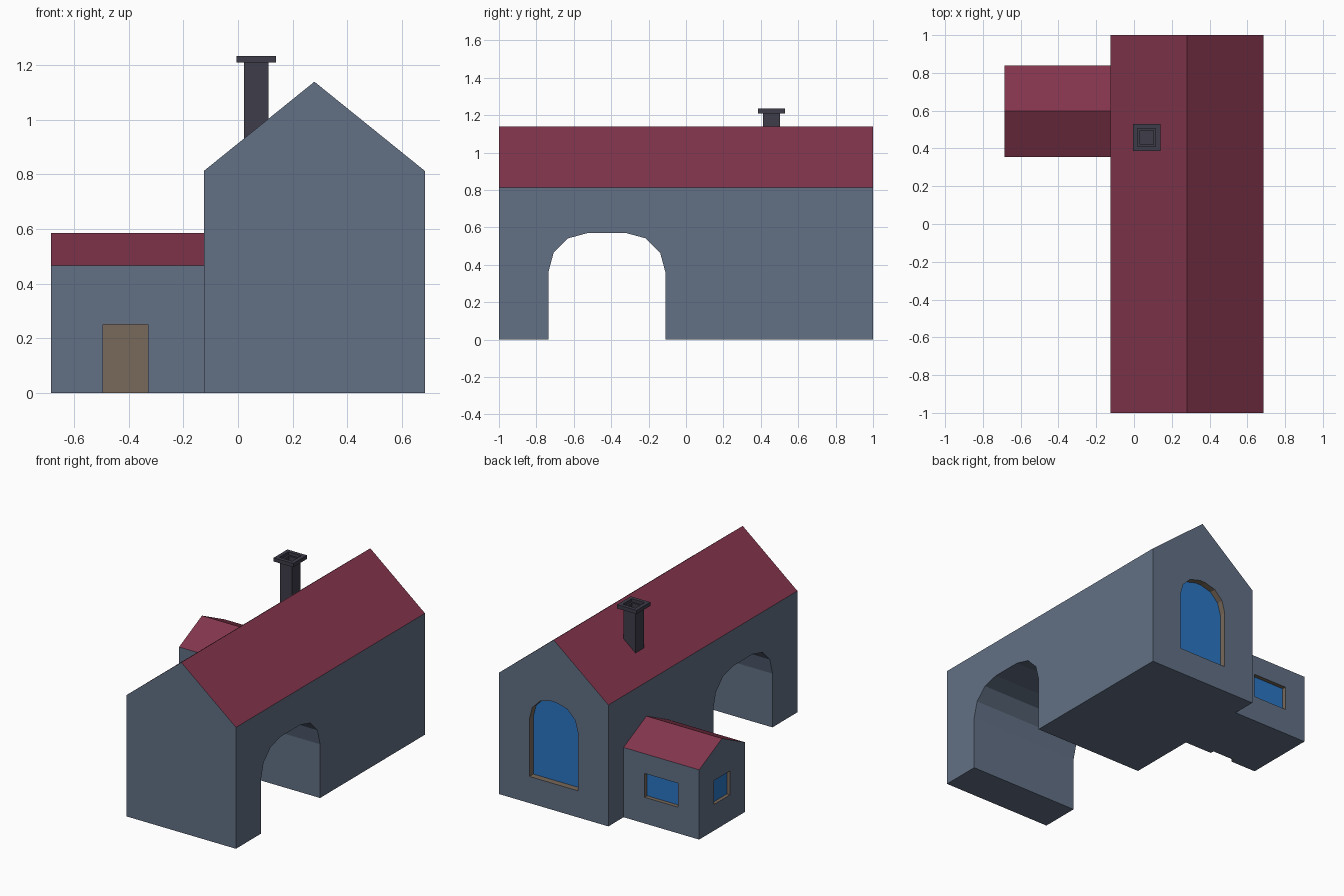
import bpy, bmesh, math
from mathutils import Vector

if "Cube" in bpy.data.objects:
    bpy.data.objects.remove(bpy.data.objects["Cube"])


def material(name, rgb):
    m = bpy.data.materials.new(name)
    lin = [((c / 255 + 0.055) / 1.055) ** 2.4 for c in rgb]
    m.diffuse_color = (*lin, 1)
    m.use_nodes = True
    m.node_tree.nodes["Principled BSDF"].inputs["Base Color"].default_value = m.diffuse_color
    return m


WALL = material("slate_wall", (98, 112, 133))
ROOF = material("red_roof", (131, 53, 76))
TRIM = material("brown_trim", (120, 104, 90))
GLASS = material("blue_glass", (42, 118, 196))
CHIMNEY = material("dark_chimney", (62, 60, 73))


def finish(name, bm, mats, rule=None):
    bmesh.ops.recalc_face_normals(bm, faces=bm.faces)
    bm.normal_update()
    if rule:
        for f in bm.faces:
            f.material_index = int(rule(f))
    me = bpy.data.meshes.new(name)
    bm.to_mesh(me)
    bm.free()
    for m in mats:
        me.materials.append(m)
    ob = bpy.data.objects.new(name, me)
    bpy.context.collection.objects.link(ob)
    return ob


def prism(name, pts, axis, a, b, mats, rule=None):
    """Extrude a (side, height) profile along x or y from a to b."""
    bm = bmesh.new()
    place = (lambda u, v, t: (t, u, v)) if axis == 'x' else (lambda u, v, t: (u, t, v))
    r0 = [bm.verts.new(place(u, v, a)) for u, v in pts]
    r1 = [bm.verts.new(place(u, v, b)) for u, v in pts]
    bm.faces.new(r0)
    bm.faces.new(r1)
    n = len(pts)
    for i in range(n):
        j = (i + 1) % n
        bm.faces.new((r0[i], r0[j], r1[j], r1[i]))
    return finish(name, bm, mats, rule)


def gable(mid, half, eave, ridge):
    return [(mid - half, 0), (mid + half, 0), (mid + half, eave), (mid, ridge), (mid - half, eave)]


def rect(mid, half, z0, z1):
    return [(mid - half, z0), (mid + half, z0), (mid + half, z1), (mid - half, z1)]


def arch(mid, half, z0, z1, r):
    """Opening with upper corners rounded in three segments."""
    pts = [(mid - half, z0), (mid + half, z0)]
    for cx, start in ((mid + half - r, 0), (mid - half + r, 90)):
        for k in range(4):
            t = math.radians(start + 30 * k)
            pts.append((cx + r * math.cos(t), z1 - r + r * math.sin(t)))
    return pts


def cut(target, cutter):
    mod = target.modifiers.new("opening", 'BOOLEAN')
    mod.operation = 'DIFFERENCE'
    mod.solver = 'EXACT'
    mod.material_mode = 'TRANSFER'
    mod.object = cutter
    bpy.context.view_layer.objects.active = target
    bpy.ops.object.modifier_apply(modifier=mod.name)
    bpy.data.objects.remove(cutter)


def recess(target, pts, axis, surface, inner, panel):
    """Sunken opening: trim-coloured sides, panel-coloured back."""
    out = surface + (0.05 if surface > inner else -0.05)
    k = 'xy'.index(axis)
    cut(target, prism("cutter", pts, axis, out, inner, [TRIM, panel],
                      lambda f: abs(f.calc_center_median()[k] - inner) < 1e-4))


def is_roof(f):
    return f.normal.z > 0.1


# Long main house with gable roof, vehicle passage and arched back window
house = prism("main_house", gable(0.28, 0.405, 0.813, 1.14), 'y', -1, 1, [WALL, ROOF], is_roof)
cut(house, prism("cutter", arch(-0.423, 0.313, -0.1, 0.57, 0.21), 'x', -0.3, 0.9, [WALL]))
recess(house, arch(0.28, 0.18, 0.178, 0.725, 0.16), 'y', 1, 0.958, GLASS)

# Small side annex with two windows and a door
annex = prism("side_annex", gable(0.597, 0.242, 0.467, 0.585), 'x', -0.685, -0.125, [WALL, ROOF], is_roof)
recess(annex, rect(-0.405, 0.125, 0.175, 0.335), 'y', 0.839, 0.812, GLASS)
recess(annex, rect(0.597, 0.085, 0.175, 0.335), 'x', -0.685, -0.662, GLASS)
recess(annex, rect(-0.412, 0.083, -0.05, 0.25), 'y', 0.355, 0.38, TRIM)

# Hollow square chimney with a flared cap, lofted from square rings
bm = bmesh.new()
rings = []
for h, z in ((0.036, 1.12), (0.036, 1.215), (0.048, 1.215), (0.048, 1.235),
             (0.0725, 1.235), (0.0725, 1.21), (0.045, 1.21), (0.045, 0.92)):
    rings.append([bm.verts.new((0.067 + sx * h, 0.458 + sy * h, z))
                  for sx, sy in ((-1, -1), (1, -1), (1, 1), (-1, 1))])
for r0, r1 in zip(rings, rings[1:]):
    for i in range(4):
        j = (i + 1) % 4
        bm.faces.new((r0[i], r0[j], r1[j], r1[i]))
bm.faces.new(rings[0])
bm.faces.new(rings[-1])
finish("chimney", bm, [CHIMNEY])
